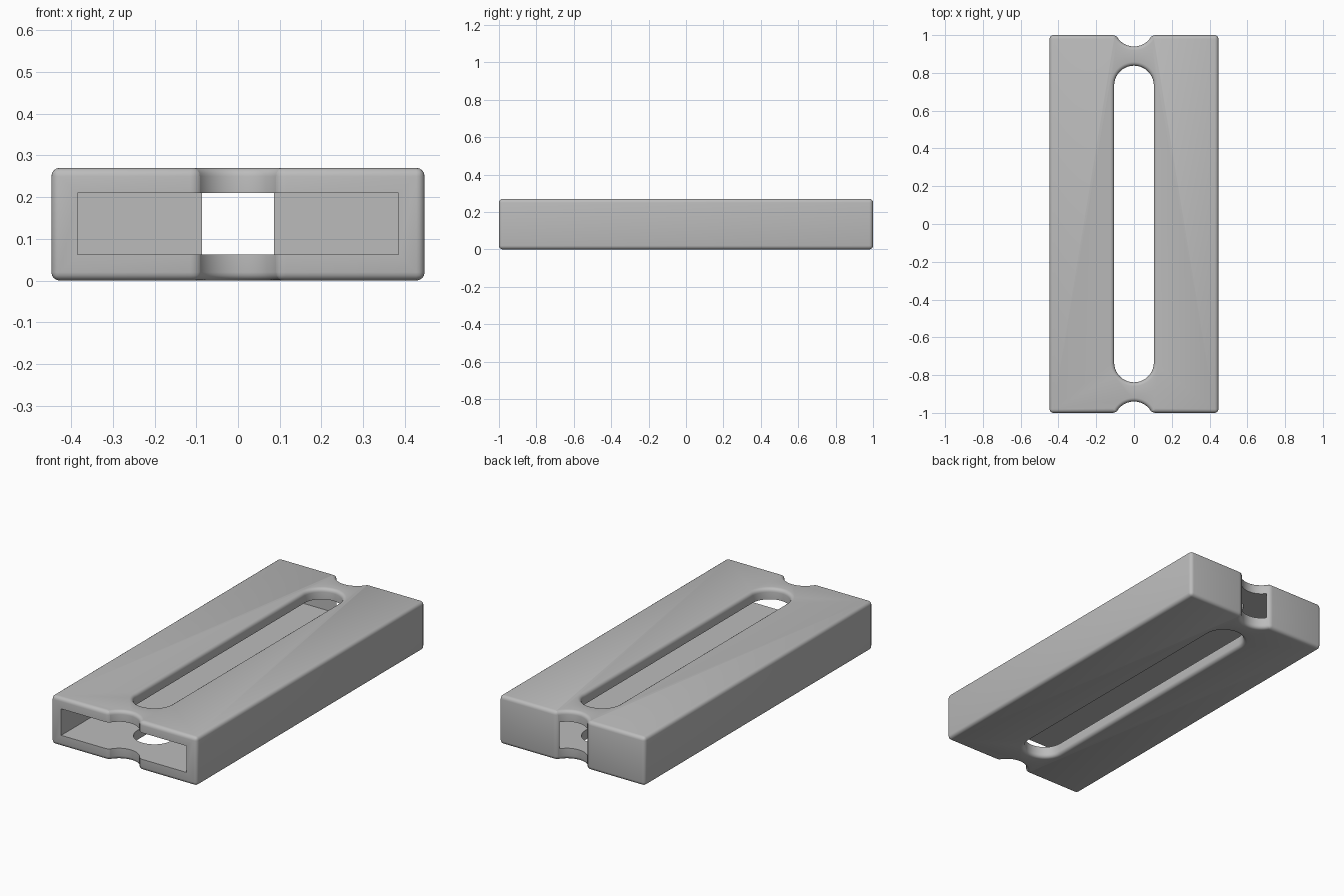
import bpy, bmesh, math
from mathutils import Vector

cube = bpy.data.objects.get("Cube")
if cube:
    bpy.data.objects.remove(cube, do_unlink=True)

HALF_W, HALF_L, HEIGHT = 0.447, 1.0, 0.27
FILLET = 0.02
NOTCH_R, NOTCH_Y = 0.105, 1.045
SLOT_R, SLOT_Y = 0.105, 0.733
WALL = 0.062
STEPS = 16

mat = bpy.data.materials.new("plain grey")
mat.use_nodes = True
grey = (0.5, 0.5, 0.5, 1)
mat.diffuse_color = grey
mat.node_tree.nodes["Principled BSDF"].inputs["Base Color"].default_value = grey


def arc(cy, r, start, end):
    """Points on a circle centred on the y axis."""
    pts = []
    for i in range(STEPS + 1):
        a = start + (end - start) * i / STEPS
        pts.append((r * math.cos(a), cy + r * math.sin(a)))
    return pts


# Right half of the outline: notch, outer corner, notch, long slot
q = math.pi / 2
dip = math.asin((NOTCH_Y - HALF_L) / NOTCH_R)
outline = arc(-NOTCH_Y, NOTCH_R, q, dip)
outline += [(HALF_W, -HALF_L), (HALF_W, HALF_L)]
outline += arc(NOTCH_Y, NOTCH_R, -dip, -q)
outline += arc(SLOT_Y, SLOT_R, q, 0)
outline += arc(-SLOT_Y, SLOT_R, 0, -q)

bm = bmesh.new()
face = bm.faces.new([bm.verts.new((x, y, 0)) for x, y in outline])
grown = bmesh.ops.extrude_face_region(bm, geom=[face])
bmesh.ops.translate(bm, vec=(0, 0, HEIGHT),
                    verts=[v for v in grown["geom"] if isinstance(v, bmesh.types.BMVert)])
bmesh.ops.recalc_face_normals(bm, faces=bm.faces)

# Open the centre plane, then fillet every sharp edge
middle = [f for f in bm.faces if all(abs(v.co.x) < 1e-4 for v in f.verts)]
bmesh.ops.delete(bm, geom=middle, context='FACES')
sharp = [e for e in bm.edges if len(e.link_faces) == 2
         and e.calc_face_angle() > math.radians(30)]
bmesh.ops.bevel(bm, geom=sharp, offset=FILLET, offset_type='OFFSET',
                segments=4, profile=0.5, affect='EDGES', clamp_overlap=False)
for v in bm.verts:
    if abs(v.co.x) < 1e-4:
        v.co.x = 0

mesh = bpy.data.meshes.new("sleeve_case")
bm.to_mesh(mesh)
bm.free()
mesh.materials.append(mat)
case = bpy.data.objects.new("sleeve_case", mesh)
bpy.context.collection.objects.link(case)

# Cavity cutter, open at the front and breaking into the back notch
y0, y1 = -1.2, 0.985
bm = bmesh.new()
bmesh.ops.create_cube(bm, size=1)
size = Vector((2 * (HALF_W - WALL), y1 - y0, 0.147))
for v in bm.verts:
    v.co = v.co * size + Vector((0, (y0 + y1) / 2, 0.1365))
cut_mesh = bpy.data.meshes.new("cavity_cutter")
bm.to_mesh(cut_mesh)
bm.free()
cut_mesh.materials.append(mat)
cutter = bpy.data.objects.new("cavity_cutter", cut_mesh)
bpy.context.collection.objects.link(cutter)

mirror = case.modifiers.new("mirror", 'MIRROR')
mirror.merge_threshold = 0.0005
hollow = case.modifiers.new("hollow", 'BOOLEAN')
hollow.operation = 'DIFFERENCE'
hollow.solver = 'EXACT'
hollow.object = cutter

bpy.ops.object.select_all(action='DESELECT')
case.select_set(True)
bpy.context.view_layer.objects.active = case
bpy.ops.object.modifier_apply(modifier="mirror")
bpy.ops.object.modifier_apply(modifier="hollow")
bpy.data.objects.remove(cutter, do_unlink=True)
bpy.ops.object.shade_smooth_by_angle(angle=math.radians(30))
